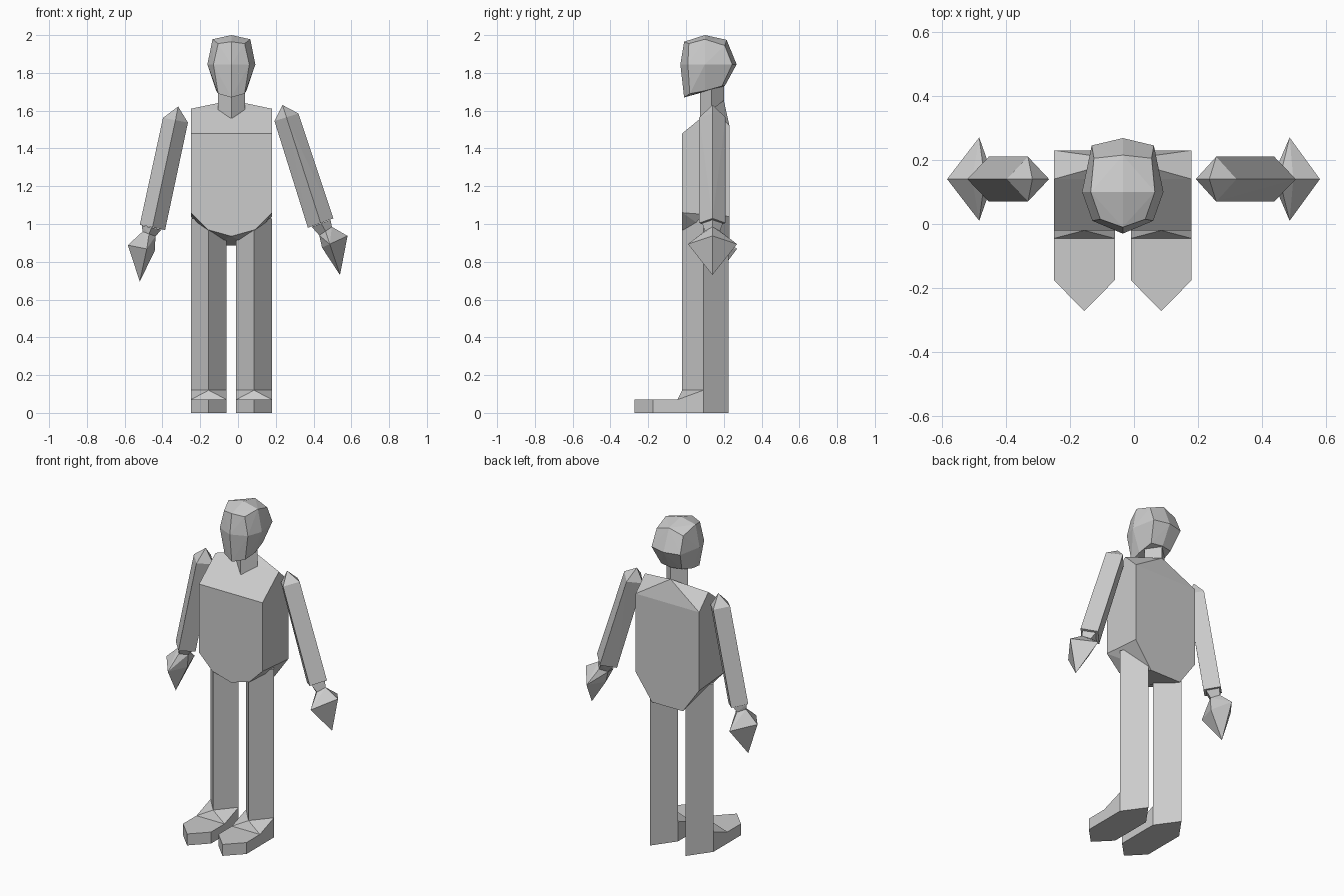
import bpy, bmesh

if "Cube" in bpy.data.objects:
    bpy.data.objects.remove(bpy.data.objects["Cube"])

CX = -0.035   # body centre line
ARM_Y = 0.14  # depth of the arm axis

grey = bpy.data.materials.new("light_grey")
grey.diffuse_color = (0.6, 0.6, 0.6, 1)
grey.use_nodes = True
grey.node_tree.nodes["Principled BSDF"].inputs["Base Color"].default_value = grey.diffuse_color


def hull(name, points):
    """Flat-faced convex part from its corner points."""
    bm = bmesh.new()
    for p in points:
        bm.verts.new(p)
    res = bmesh.ops.convex_hull(bm, input=bm.verts)
    loose = {g for g in res["geom_interior"] + res["geom_unused"]
             if isinstance(g, bmesh.types.BMVert)}
    bmesh.ops.delete(bm, geom=list(loose), context='VERTS')
    bmesh.ops.dissolve_limit(bm, angle_limit=0.01, verts=bm.verts, edges=bm.edges)
    bmesh.ops.recalc_face_normals(bm, faces=bm.faces)
    me = bpy.data.meshes.new(name)
    bm.to_mesh(me)
    bm.free()
    me.materials.append(grey)
    ob = bpy.data.objects.new(name, me)
    bpy.context.collection.objects.link(ob)
    return ob


def sym(points):
    """Points given as offset from the centre line, on both sides."""
    return [(CX + s * x, y, z) for x, y, z in points
            for s in ((1, -1) if x else (1,))]


def diamond(x, w, y0, y1, y2, z):
    return [(x, y0, z), (x + w, y1, z), (x, y2, z), (x - w, y1, z)]


def tilted(inner, outer, d, t=0.5):
    """Diamond ring between two (x, z) points, with half depth d."""
    mx = inner[0] + (outer[0] - inner[0]) * t
    mz = inner[1] + (outer[1] - inner[1]) * t
    return [(inner[0], ARM_Y, inner[1]), (outer[0], ARM_Y, outer[1]),
            (mx, ARM_Y - d, mz), (mx, ARM_Y + d, mz)]


# Torso: boxy, sloped chest, tapered hips
hull("torso", sym([
    (0.215, -0.02, 1.48), (0.215, 0.14, 1.61), (0.215, 0.23, 1.52),
    (0, 0.20, 1.655),
    (0.215, -0.02, 1.06), (0.125, -0.02, 0.97), (0, -0.02, 0.935),
    (0.215, 0.23, 1.04), (0.105, 0.23, 0.885)]))

# Neck
hull("neck", diamond(CX, 0.072, 0.075, 0.135, 0.20, 1.56)
     + diamond(CX, 0.072, 0.075, 0.135, 0.20, 1.76))

# Head
hull("head", sym([
    (0, -0.01, 1.965), (0, 0.10, 2.0), (0, 0.215, 1.975),
    (0, -0.03, 1.845), (0, 0.268, 1.845),
    (0, -0.01, 1.67), (0, 0.205, 1.73),
    (0.07, 0.015, 1.955), (0.10, 0.10, 1.978), (0.09, 0.205, 1.945),
    (0.095, 0.01, 1.845), (0.127, 0.10, 1.845), (0.097, 0.245, 1.845),
    (0.07, 0.02, 1.69), (0.08, 0.10, 1.705), (0.07, 0.19, 1.73)]))

# Legs and feet
for side, x in (("left", -0.155), ("right", 0.085)):
    w = 0.095
    hull(side + "_leg", diamond(x, w, -0.02, 0.092, 0.225, 0.07)
         + diamond(x, w, -0.02, 0.092, 0.225, 1.03))
    outline = [(x, -0.272), (x + w, -0.175), (x + w, 0.092),
               (x, 0.225), (x - w, 0.092), (x - w, -0.175)]
    hull(side + "_foot", [(a, b, z) for a, b in outline for z in (0, 0.07)])
    hull(side + "_instep", [(x, -0.02, 0.12)]
         + [(x + s * w, y, z) for s in (-1, 1)
            for y, z in ((-0.045, 0.07), (0.092, 0.07), (0.092, 0.12))])

# Arms: (x, z) corners for shoulder tip, arm ends, wrist, palm and finger tip
arms = {
    "right": dict(tip=(0.235, 1.63), top=((0.193, 1.545), (0.32, 1.585)),
                  end=((0.37, 0.98), (0.505, 1.03)),
                  cuff=((0.39, 0.985), (0.49, 1.022)),
                  wrist=((0.43, 0.94), (0.497, 0.985)),
                  palm=((0.445, 0.875), (0.58, 0.937)), finger=(0.54, 0.73)),
    "left": dict(tip=(-0.317, 1.622), top=((-0.265, 1.537), (-0.397, 1.562)),
                 end=((-0.386, 0.968), (-0.52, 0.996)),
                 cuff=((-0.405, 0.97), (-0.51, 0.992)),
                 wrist=((-0.437, 0.935), (-0.505, 0.96)),
                 palm=((-0.44, 0.86), (-0.583, 0.888)), finger=(-0.52, 0.695)),
}
for side, a in arms.items():
    tip, fin = a["tip"], a["finger"]
    hull(side + "_arm", [(tip[0], ARM_Y, tip[1])]
         + tilted(*a["top"], 0.07) + tilted(*a["end"], 0.07))
    hull(side + "_wrist", tilted(*a["cuff"], 0.055) + tilted(*a["wrist"], 0.04))
    hull(side + "_hand", tilted(*a["wrist"], 0.04)
         + tilted(*a["palm"], 0.13, 0.3) + [(fin[0], ARM_Y, fin[1])])
